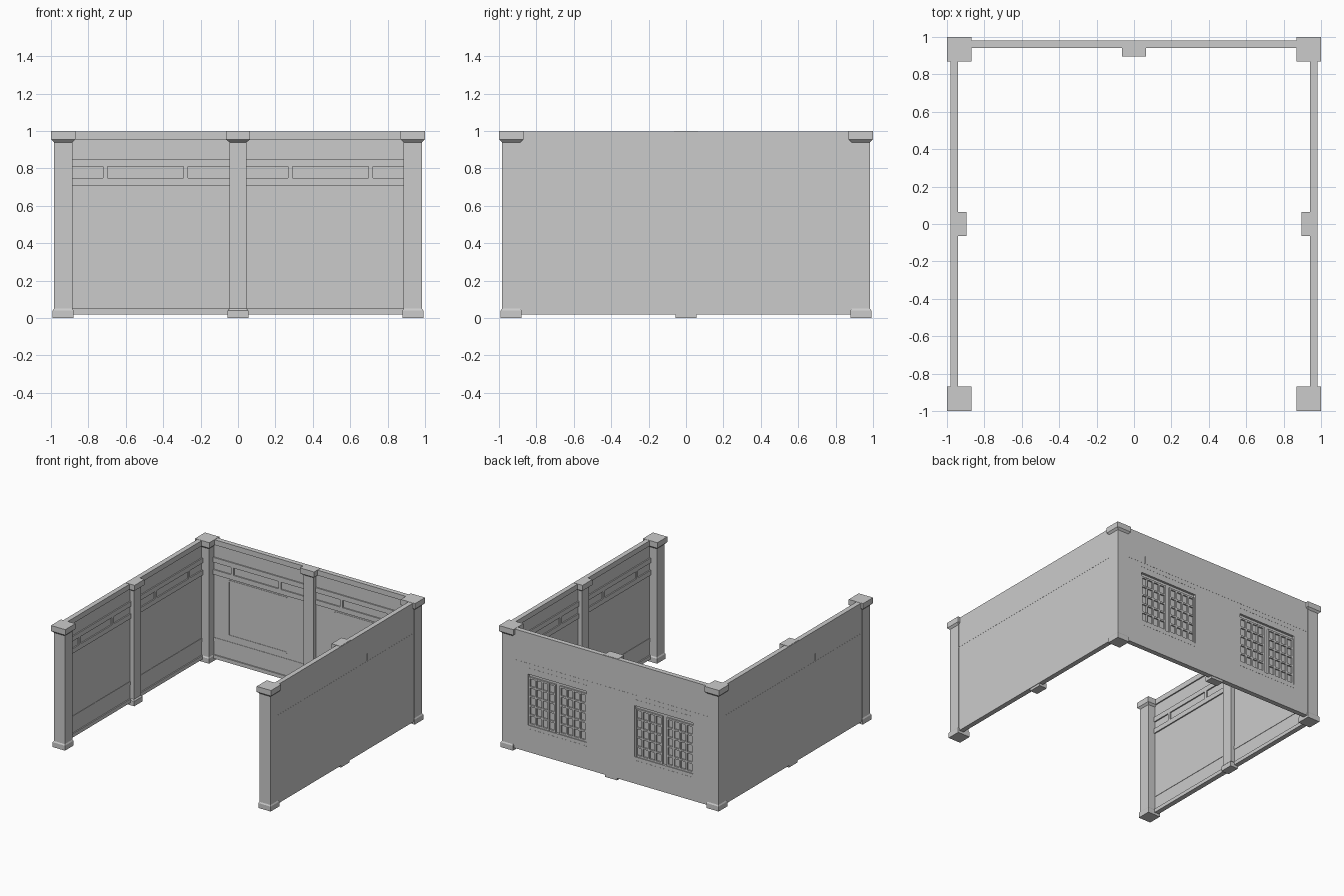
import bpy, bmesh
from math import pi
from mathutils import Matrix

cube = bpy.data.objects.get("Cube")
if cube:
    bpy.data.objects.remove(cube, do_unlink=True)

GREY = (0.6, 0.6, 0.6, 1)
stone = bpy.data.materials.new("plain_grey")
stone.use_nodes = True
stone.diffuse_color = GREY
stone.node_tree.nodes["Principled BSDF"].inputs["Base Color"].default_value = GREY


def finish(name, bm, turn=0):
    bmesh.ops.recalc_face_normals(bm, faces=bm.faces)
    bm.transform(Matrix.Rotation(turn, 4, 'Z'))
    mesh = bpy.data.meshes.new(name)
    bm.to_mesh(mesh)
    bm.free()
    mesh.materials.append(stone)
    obj = bpy.data.objects.new(name, mesh)
    bpy.context.collection.objects.link(obj)
    return obj


def box(bm, x0, x1, y0, y1, z0, z1):
    size = Matrix.Diagonal((x1 - x0, y1 - y0, z1 - z0, 1))
    place = Matrix.Translation(((x0 + x1) / 2, (y0 + y1) / 2, (z0 + z1) / 2))
    bmesh.ops.create_cube(bm, size=1, matrix=place @ size)


def loft(name, sections, turn=0):
    """Stack rectangular sections (z, x0, x1, y0, y1) into a closed post."""
    bm = bmesh.new()
    rings = [[bm.verts.new((x, y, z)) for x, y in ((a, c), (b, c), (b, d), (a, d))]
             for z, a, b, c, d in sections]
    for low, high in zip(rings, rings[1:]):
        for i in range(4):
            j = (i + 1) % 4
            bm.faces.new((low[i], low[j], high[j], high[i]))
    bm.faces.new(rings[0])
    bm.faces.new(rings[-1])
    return finish(name, bm, turn)


OUT, BACK, RAIL = 0.98, 0.95, 0.94     # depths of outer skin, inner panel, rail face
WINDOWS = ((-0.75, -0.22), (0.22, 0.75))
SILL, HEAD = 0.24, 0.66


# Posts with a footing, a straight shaft and a splayed cap
def heights(shaft, foot, cap):
    return ((0, foot), (0.04, foot), (0.05, shaft), (0.94, shaft),
            (0.955, cap), (1, cap))


for side, cx in (("right", -0.935), ("left", 0.935)):
    for end, cy in (("front", -0.935), ("back", 0.935)):
        loft(f"{end}_{side}_corner_post",
             [(z, cx - h, cx + h, cy - h, cy + h)
              for z, h in heights(0.05, 0.056, 0.065)])


def wall(label, turn, windows):
    # Main panel
    bm = bmesh.new()
    box(bm, -OUT, OUT, BACK, OUT, 0.02, 0.998)
    panel = finish(label + "_wall_panel", bm, turn)

    # Middle pilaster
    loft(label + "_middle_pilaster",
         [(z, -h, h, 0.96 - h, 0.975) for z, h in heights(0.045, 0.055, 0.065)], turn)

    # Horizontal rails
    bm = bmesh.new()
    for z0, z1 in ((0.02, 0.05), (0.71, 0.75), (0.81, 0.85), (0.955, 0.998)):
        box(bm, -0.9, 0.9, RAIL, BACK + 0.005, z0, z1)
    box(bm, -0.9, 0.9, BACK - 0.003, BACK + 0.005, 0.16, 0.19)
    finish(label + "_rails", bm, turn)

    # Short uprights between the rails
    bm = bmesh.new()
    for s in (-1, 1):
        for x in (0.28, 0.71):
            box(bm, s * x - 0.012, s * x + 0.012, RAIL, BACK + 0.005, 0.74, 0.82)
    finish(label + "_rail_uprights", bm, turn)

    # Fine trim line on the outer face
    bm = bmesh.new()
    box(bm, -0.9, 0.9, OUT - 0.002, OUT + 0.001, 0.745, 0.749)
    for s in (-1, 1):
        for x in (0.28, 0.71):
            box(bm, s * x - 0.002, s * x + 0.002, OUT - 0.002, OUT + 0.001, 0.747, 0.81)
    finish(label + "_outer_trim", bm, turn)

    if windows:
        add_windows(panel)


def add_windows(panel):
    # Recesses in the outer face
    bm = bmesh.new()
    for x0, x1 in WINDOWS:
        box(bm, x0, x1, OUT - 0.018, OUT + 0.05, SILL, HEAD)
    cutter = finish("window_cutter", bm)
    cutter.hide_render = True
    cutter.hide_set(True)
    cut = panel.modifiers.new("window_recess", 'BOOLEAN')
    cut.operation, cut.object, cut.solver = 'DIFFERENCE', cutter, 'EXACT'

    # Pairs of lattice shutters
    bm = bmesh.new()
    cols, rows, bar = 4, 5, 0.007
    for x0, x1 in WINDOWS:
        mid = (x0 + x1) / 2
        for a, b in ((x0, mid - 0.018), (mid + 0.018, x1)):
            for i in range(cols + 1):
                x = a + bar + (b - a - 2 * bar) * i / cols
                box(bm, x - bar, x + bar, OUT - 0.02, OUT - 0.006, SILL, HEAD - 0.025)
            for i in range(rows + 1):
                z = SILL + bar + (HEAD - SILL - 0.025 - 2 * bar) * i / rows
                box(bm, a, b, OUT - 0.02, OUT - 0.007, z - bar, z + bar)
    finish("window_lattice", bm)

    # Thin frame outlines: inside face, and lines above and below outside
    bm = bmesh.new()
    for x0, x1 in WINDOWS:
        for x in (x0, x1):
            box(bm, x - 0.006, x + 0.006, BACK - 0.003, BACK + 0.003, SILL, 0.69)
        for z in (SILL, 0.69):
            box(bm, x0, x1, BACK - 0.003, BACK + 0.003, z - 0.006, z + 0.006)
        for z in (SILL - 0.03, HEAD + 0.05):
            box(bm, x0, x1, OUT - 0.002, OUT + 0.001, z - 0.002, z + 0.002)
    finish("window_frames", bm)


wall("back", 0, True)
wall("right", pi / 2, False)
wall("left", -pi / 2, False)
